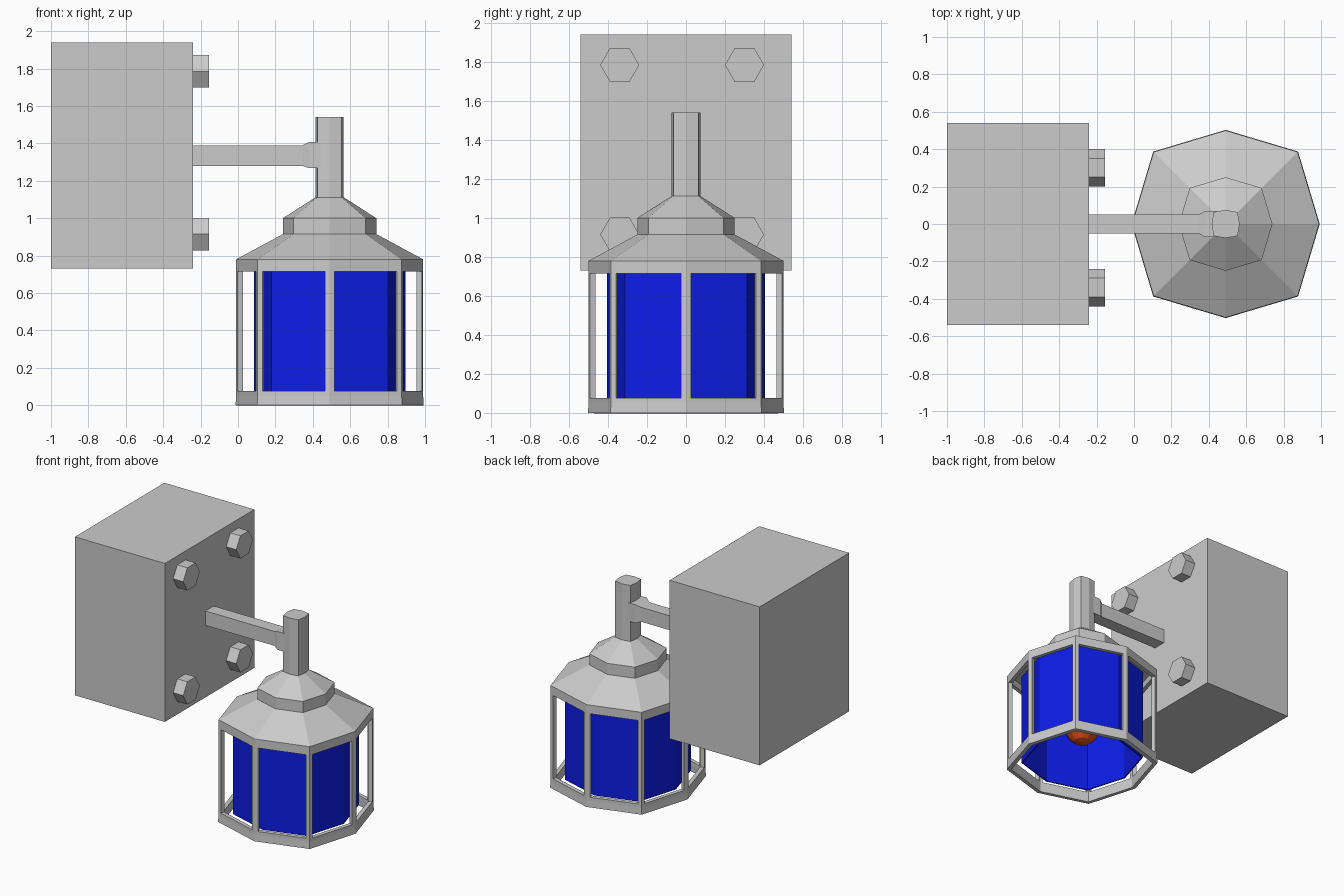
import bpy, bmesh, math
from mathutils import Vector

if "Cube" in bpy.data.objects:
    bpy.data.objects.remove(bpy.data.objects["Cube"])

CX = 0.49  # lantern axis


def make(name, bm, color=None):
    bmesh.ops.recalc_face_normals(bm, faces=bm.faces)
    me = bpy.data.meshes.new(name)
    bm.to_mesh(me)
    bm.free()
    ob = bpy.data.objects.new(name, me)
    bpy.context.collection.objects.link(ob)
    if color:
        mat = bpy.data.materials.new(name + "_colour")
        mat.diffuse_color = (*color, 1)
        mat.use_nodes = True
        mat.node_tree.nodes["Principled BSDF"].inputs["Base Color"].default_value = mat.diffuse_color
        me.materials.append(mat)
    return ob


def octagon(r, z, k=0.77):
    """Slightly squared octagon: axis corners at r, diagonal corners at (k*r, k*r)."""
    pts = [(1, 0), (k, k), (0, 1), (-k, k), (-1, 0), (-k, -k), (0, -1), (k, -k)]
    return [(CX + r * x, r * y, z) for x, y in pts]


def loft(rings, caps=True):
    bm = bmesh.new()
    rows = [[bm.verts.new(p) for p in ring] for ring in rings]
    n = len(rows[0])
    for a, b in zip(rows, rows[1:]):
        for i in range(n):
            j = (i + 1) % n
            bm.faces.new((a[i], a[j], b[j], b[i]))
    if caps:
        bm.faces.new(rows[0][::-1])
        bm.faces.new(rows[-1])
    return bm


def solidify(ob, thickness):
    mod = ob.modifiers.new("thickness", 'SOLIDIFY')
    mod.thickness = thickness
    mod.offset = -1
    mod.use_even_offset = True


def rect_x(x, hy, hz, z):
    return [(x, -hy, z - hz), (x, hy, z - hz), (x, hy, z + hz), (x, -hy, z + hz)]


# Wall block
make("wall_block", loft([rect_x(-1, 0.54, 0.605, 1.335), rect_x(-0.24, 0.54, 0.605, 1.335)]))

# Hexagonal bolts
for y in (-0.34, 0.30):
    for z in (0.915, 1.785):
        rings = [[(x, y + 0.1 * math.cos(i * math.pi / 3), z + 0.1 * math.sin(i * math.pi / 3))
                  for i in range(6)] for x in (-0.25, -0.155)]
        make("bolt", loft(rings))

# Arm with flared end
make("arm", loft([rect_x(-0.25, 0.05, 0.055, 1.335), rect_x(0.345, 0.05, 0.055, 1.335),
                  rect_x(0.38, 0.07, 0.07, 1.338), rect_x(0.44, 0.07, 0.07, 1.338)]))

# Hanging post and stepped roof
make("post", loft([octagon(0.075, 1.09, 0.85), octagon(0.075, 1.54, 0.85)]))
make("roof", loft([octagon(0.5, 0.765), octagon(0.5, 0.78), octagon(0.25, 0.915),
                   octagon(0.25, 1.0), octagon(0.075, 1.112, 0.85)]))

# Window frame: banded octagonal shell with the panes cut out
bm = loft([octagon(0.503, 0), octagon(0.5, 0.05), octagon(0.5, 0.74), octagon(0.5, 0.78)], caps=False)
bmesh.ops.recalc_face_normals(bm, faces=bm.faces)
panes = [f for f in bm.faces if f.calc_area() > 0.1]
bmesh.ops.inset_individual(bm, faces=panes, thickness=0.037)
bmesh.ops.delete(bm, geom=panes, context='FACES')
solidify(make("window_frame", bm), 0.03)

# Blue glass tube, open below
glass = make("glass", loft([octagon(0.405, 0.05), octagon(0.405, 0.77)], caps=False), (0.004, 0.012, 0.8))
solidify(glass, 0.01)

# Bulb with neck
profile = [(0.05, 0.77), (0.05, 0.52), (0.11, 0.40), (0.13, 0.32), (0.11, 0.25), (0.06, 0.205), (0.02, 0.195)]
rings = [[(CX + r * math.cos(i * math.pi / 6), r * math.sin(i * math.pi / 6), z)
          for i in range(12)] for r, z in profile]
make("bulb", loft(rings), (0.8, 0.08, 0.01))
